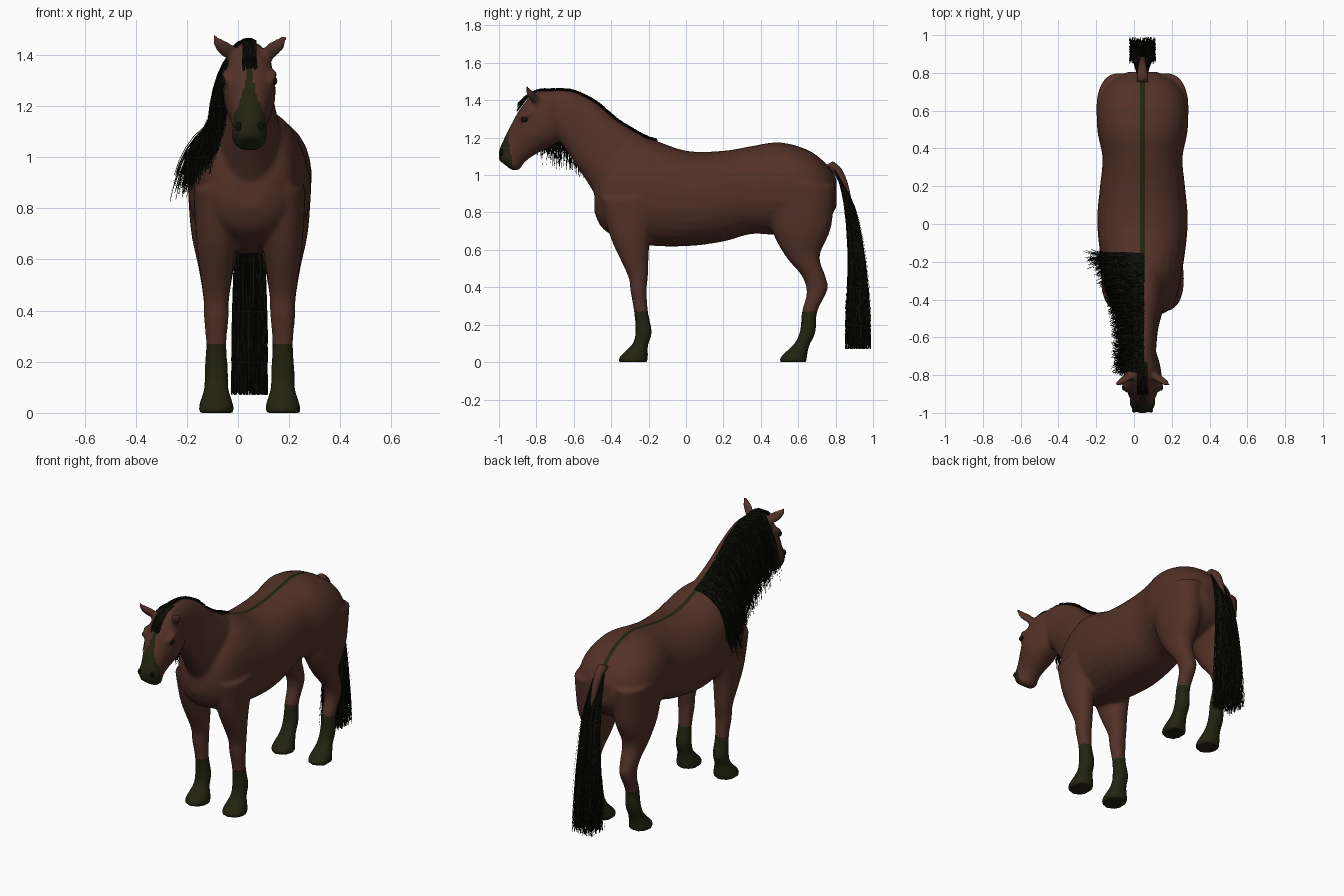
import bpy, bmesh, math, random
from mathutils import Vector
from mathutils.bvhtree import BVHTree

random.seed(4)
MID = 0.045          # the body stands slightly off centre, the mane hangs to the right
LEG_OUT = 0.13

cube = bpy.data.objects.get("Cube")
if cube:
    bpy.data.objects.remove(cube, do_unlink=True)


def make_material(name, colour):
    mat = bpy.data.materials.new(name)
    mat.use_nodes = True
    mat.diffuse_color = (*colour, 1)
    mat.node_tree.nodes["Principled BSDF"].inputs["Base Color"].default_value = (*colour, 1)
    return mat


BROWN = make_material("brown coat", (0.085, 0.031, 0.021))
DARK = make_material("dark olive points", (0.016, 0.017, 0.005))
HAIR = make_material("black hair", (0.004, 0.005, 0.002))


def add_object(name, bm, *materials):
    mesh = bpy.data.meshes.new(name)
    bm.to_mesh(mesh)
    bm.free()
    obj = bpy.data.objects.new(name, mesh)
    bpy.context.collection.objects.link(obj)
    for mat in materials:
        mesh.materials.append(mat)
    mesh.shade_smooth()
    return obj


def spline(rows, steps):
    """Catmull-Rom interpolation through rows of numbers."""
    out = []
    for i in range(len(rows) - 1):
        a, b, c, d = (rows[max(i - 1, 0)], rows[i], rows[i + 1],
                      rows[min(i + 2, len(rows) - 1)])
        for s in range(steps):
            t = s / steps
            out.append([q + t / 2 * (r - p + t * (2 * p - 5 * q + 4 * r - u
                        + t * (3 * (q - r) + u - p)))
                        for p, q, r, u in zip(a, b, c, d)])
    return out + [list(rows[-1])]


def skin(bm, rings):
    """Bridge rings of points and cap both ends."""
    loops = [[bm.verts.new(p) for p in ring] for ring in rings]
    n = len(loops[0])
    faces = [bm.faces.new(loops[0]), bm.faces.new(loops[-1])]
    for low, high in zip(loops, loops[1:]):
        faces += [bm.faces.new((low[i], low[(i + 1) % n], high[(i + 1) % n], high[i]))
                  for i in range(n)]
    bmesh.ops.recalc_face_normals(bm, faces=faces)


def loft(bm, rows, x=MID, sides=28):
    """Each row: one edge (y, z), the opposite edge (y, z), half width."""
    rings = []
    for y1, z1, y2, z2, w in spline(rows, 5):
        a, b = Vector((x, y1, z1)), Vector((x, y2, z2))
        rings.append([])
        for k in range(sides):
            t = math.tau * k / sides
            c, s = [math.copysign(abs(v) ** 0.9, v) for v in (math.cos(t), math.sin(t))]
            rings[-1].append((a + b) / 2 + (a - b) / 2 * c + Vector((w * s, 0, 0)))
    skin(bm, rings)


def tube(bm, rows, flat=1.0, sides=14):
    """Each row: centre x, y, z and radius; flat squeezes it front to back."""
    path = spline(rows, 4)
    axis = (Vector(path[-1][:3]) - Vector(path[0][:3])).normalized()
    across = axis.cross(Vector((0, 1, 0))).normalized()
    depth = axis.cross(across) * flat
    skin(bm, [[Vector(p[:3]) + p[3] * (across * math.cos(math.tau * k / sides)
               + depth * math.sin(math.tau * k / sides)) for k in range(sides)]
              for p in path])


# Body volumes: trunk, neck, head and legs
trunk = [(-.49, .96, -.49, .80, .07), (-.43, 1.1, -.43, .70, .165),
         (-.25, 1.2, -.25, .63, .21), (0, 1.13, 0, .62, .24),
         (.2, 1.13, .2, .645, .225), (.35, 1.155, .35, .685, .212),
         (.5, 1.175, .5, .68, .24), (.65, 1.135, .65, .7, .235),
         (.75, 1.06, .75, .75, .18), (.805, .98, .805, .83, .08)]
neck = [(-.18, 1.18, -.42, .78, .14), (-.36, 1.285, -.52, .95, .11),
        (-.48, 1.385, -.6, 1.07, .085), (-.6, 1.445, -.66, 1.16, .075),
        (-.7, 1.455, -.7, 1.2, .07)]
head = [(-.68, 1.45, -.65, 1.22, .065), (-.8, 1.445, -.68, 1.18, .09),
        (-.88, 1.365, -.76, 1.135, .102), (-.935, 1.27, -.83, 1.095, .08),
        (-.975, 1.19, -.87, 1.06, .065), (-1, 1.13, -.89, 1.03, .068),
        (-1, 1.08, -.93, 1.025, .045)]
front_leg = [(-.46, .88, -.12, .88, .09), (-.405, .67, -.19, .67, .078),
             (-.312, .465, -.203, .465, .052), (-.297, .38, -.211, .38, .049),
             (-.278, .27, -.203, .27, .04), (-.27, .17, -.183, .16, .046),
             (-.285, .1, -.203, .09, .048), (-.353, .03, -.203, .03, .067),
             (-.358, 0, -.208, 0, .069)]
rear_leg = [(.42, .95, .8, .95, .115), (.455, .72, .775, .72, .1),
            (.53, .57, .715, .57, .07), (.62, .46, .745, .46, .052),
            (.645, .37, .757, .39, .045), (.62, .27, .702, .27, .04),
            (.61, .17, .692, .16, .045), (.58, .1, .66, .09, .048),
            (.508, .03, .647, .03, .064), (.503, 0, .647, 0, .066)]

bm = bmesh.new()
for part in (trunk, neck, head):
    loft(bm, part)
for side in (1, -1):
    for part in (front_leg, rear_leg):
        loft(bm, part, MID + side * LEG_OUT)
    # ears, brow ridges
    tube(bm, [(MID + side * .055, -.79, 1.385, .024), (MID + side * .09, -.82, 1.42, .031),
              (MID + side * .12, -.84, 1.445, .024), (MID + side * .142, -.855, 1.48, .006)], .6)
    tube(bm, [(MID + side * .085, -.81, 1.33, .012), (MID + side * .092, -.85, 1.325, .018),
              (MID + side * .085, -.89, 1.29, .012)])

# Merge the volumes into one smooth skin
raw = add_object("body_volumes", bm)
remesh = raw.modifiers.new("merge", 'REMESH')
remesh.mode = 'VOXEL'
remesh.voxel_size = 0.0105
relax = raw.modifiers.new("relax", 'SMOOTH')
relax.factor = 0.5
relax.iterations = 7
merged = bpy.data.meshes.new_from_object(raw.evaluated_get(bpy.context.evaluated_depsgraph_get()))
bpy.data.objects.remove(raw, do_unlink=True)

# Cut the edges of the back stripe and stockings, then colour by region
bm = bmesh.new()
bm.from_mesh(merged)
bpy.data.meshes.remove(merged)
STRIPE, STOCKING = 0.012, 0.27
cuts = [((MID + s * STRIPE, 0, 0), (1, 0, 0)) for s in (1, -1)] + [((0, 0, STOCKING), (0, 0, 1))]
for place, normal in cuts:
    bmesh.ops.bisect_plane(bm, geom=bm.verts[:] + bm.edges[:] + bm.faces[:],
                           plane_co=place, plane_no=normal)
bm.normal_update()
for f in bm.faces:
    c = f.calc_center_median()
    off = abs(c.x - MID)
    stocking = c.z < STOCKING
    stripe = off < STRIPE and f.normal.z > 0.5 and -0.3 < c.y < 0.77
    muzzle = c.y < -0.925 and c.z < 1.19 and c.y + 0.35 * (c.z - 1.1) < -0.93
    blaze = (c.y < -0.8 and f.normal.y < -0.3 and 1.13 < c.z < 1.43
             and off < 0.014 + 0.9 * max(0, 1.32 - c.z) ** 1.6)
    f.material_index = int(stocking or stripe or muzzle or blaze)
surface = BVHTree.FromBMesh(bm)
add_object("body", bm, BROWN, DARK)

# Eyes and nostrils
for side, label in ((1, "left"), (-1, "right")):
    for part, place, size in (("eye", (.094, -.865, 1.3), (.01, .018, .015)),
                              ("nostril", (.042, -.985, 1.12), (.012, .012, .018))):
        target = Vector((MID + side * place[0], place[1], place[2]))
        spot = surface.find_nearest(target)[0]
        bm = bmesh.new()
        bmesh.ops.create_uvsphere(bm, u_segments=16, v_segments=10, radius=1)
        bmesh.ops.scale(bm, vec=size, verts=bm.verts)
        bmesh.ops.translate(bm, vec=spot, verts=bm.verts)
        add_object(f"{label}_{part}", bm, HAIR)

# Tail dock
bm = bmesh.new()
tube(bm, [(MID, .76, 1.06, .03), (MID, .81, 1.02, .026),
          (MID, .85, .94, .02), (MID, .88, .84, .01)])
add_object("tail_dock", bm, BROWN)


def strand(bm, root, bend, tip, width, cling=True, steps=7):
    """A tapering ribbon along a bent path, kept outside the body."""
    turn = random.uniform(0, math.pi)
    across = Vector((math.cos(turn), math.sin(turn), 0)) * width / 2
    last = None
    for i in range(steps + 1):
        t = i / steps
        p = root * (1 - t) ** 2 + bend * 2 * t * (1 - t) + tip * t * t
        if cling:
            spot, normal, _, gap = surface.find_nearest(p)
            if (p - spot).dot(normal) < 0.006:
                p = spot + normal * random.uniform(0.004, 0.014)
        taper = across * (1 - 0.7 * t)
        pair = (bm.verts.new(p - taper), bm.verts.new(p + taper))
        if last:
            bm.faces.new((last[0], last[1], pair[1], pair[0]))
        last = pair


def jitter(amount):
    return random.uniform(-amount, amount)


# Mane, rooted along the crest and falling to the right
bm = bmesh.new()
for i in range(3200):
    t = random.random()
    y = -0.78 + 0.62 * t
    crest = surface.ray_cast(Vector((MID, y, 2)), Vector((0, 0, -1)))[0]
    root = Vector((MID + random.uniform(-.02, .008), y, crest.z + 0.002))
    tip = Vector((-.1 - .16 * t ** 3 + jitter(.025), y + jitter(.04), 1.12 - .26 * t + jitter(.05)))
    tip = root.lerp(tip, random.uniform(0.65, 1))
    bend = Vector((tip.x * 0.8, y, root.z - 0.06))
    strand(bm, root, bend, tip, 0.007)
add_object("mane", bm, HAIR)

# Forelock
bm = bmesh.new()
for i in range(260):
    x = MID + jitter(.024)
    strand(bm, Vector((x, -.76 + jitter(.03), 1.455)), Vector((x, -.85, 1.45)),
           Vector((x + jitter(.006), -.89 + jitter(.012), 1.36 + jitter(.025))), 0.007)
add_object("forelock", bm, HAIR)

# Tail, leaving the top of the dock bare
bm = bmesh.new()
for i in range(1700):
    side, drop = jitter(1), random.random()
    root = Vector((MID + math.copysign(.014, side) + side * .014, .795 + .06 * drop, 1.03 - .11 * drop))
    bend = Vector((MID + side * .06, .925 + jitter(.035), .8))
    tip = Vector((MID + side * .072, .92 + jitter(.07), .07 + .25 * random.random() ** 2))
    strand(bm, root, bend, tip, 0.007, cling=False)
add_object("tail", bm, HAIR)
